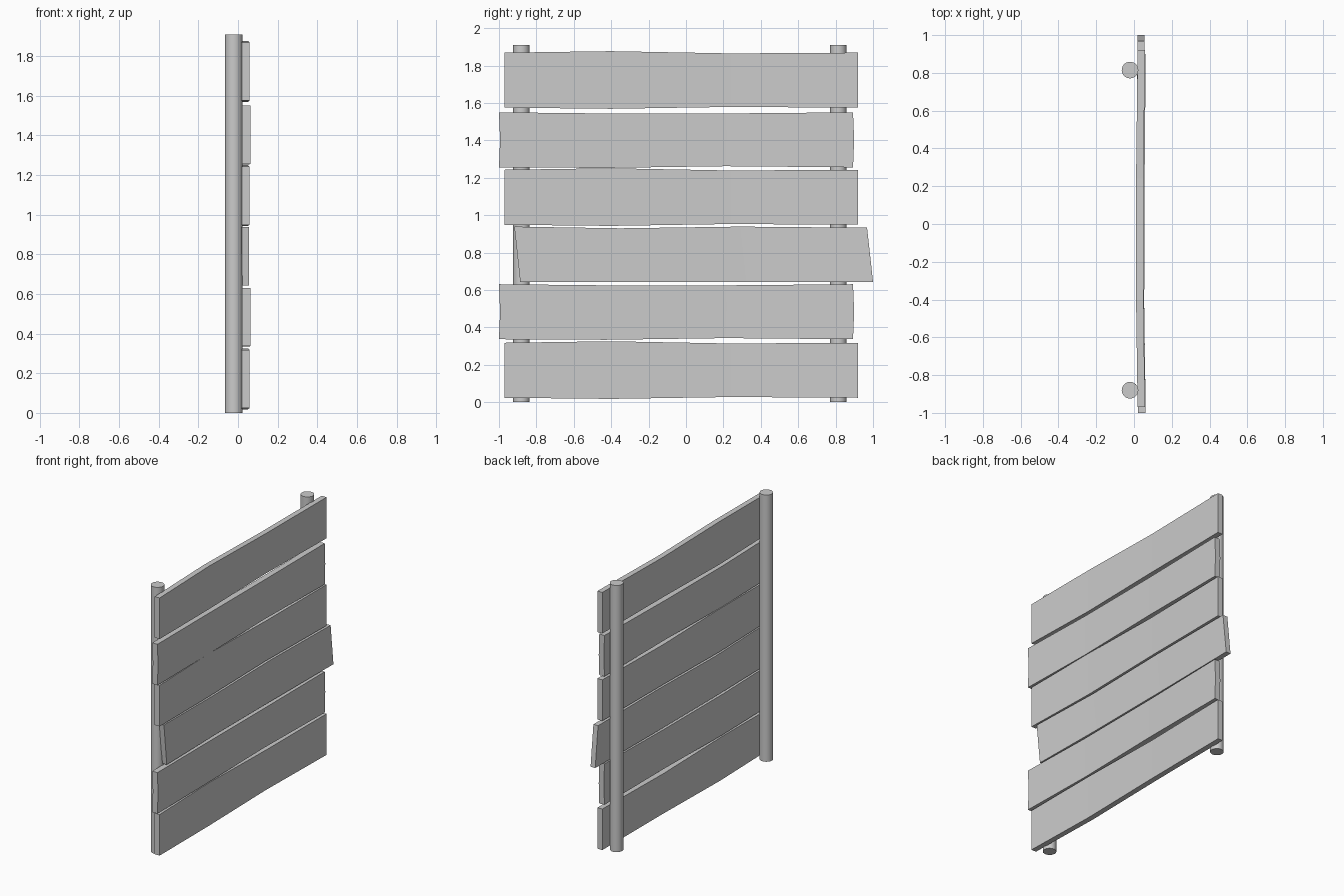
import bpy, bmesh

if "Cube" in bpy.data.objects:
    bpy.data.objects.remove(bpy.data.objects["Cube"])


def post(name, y):
    bpy.ops.mesh.primitive_cylinder_add(vertices=24, radius=0.044, depth=1.91,
                                        location=(-0.021, y, 0.955))
    bpy.context.object.name = name
    bpy.ops.object.shade_smooth_by_angle()


def plank(name, y0, y1, z, tops, bottoms, bows, x=0.019, thick=0.039, shear=0.0, bulge=0.0):
    """Loft a six-point section along y with small edge wobbles and a bow."""
    h = 0.147
    bm = bmesh.new()
    rings = []
    for f, t, b, bow in zip((0, 0.3, 0.64, 1), tops, bottoms, bows):
        y = y0 + (y1 - y0) * f
        xa, xb = x + bow, x + bow + thick
        top, bot = z + h + t, z - h + b
        pts = [(xa, y + shear, bot), (xb, y + shear, bot), (xb, y + bulge, z),
               (xb, y - shear, top), (xa, y - shear, top), (xa, y + bulge, z)]
        rings.append([bm.verts.new(p) for p in pts])
    for a, b in zip(rings, rings[1:]):
        for i in range(6):
            j = (i + 1) % 6
            bm.faces.new((a[i], a[j], b[j], b[i]))
    bm.faces.new(rings[0])
    bm.faces.new(rings[-1])
    bmesh.ops.recalc_face_normals(bm, faces=bm.faces)
    me = bpy.data.meshes.new(name)
    bm.to_mesh(me)
    bm.free()
    bpy.context.collection.objects.link(bpy.data.objects.new(name, me))


# Round posts
post("left_post", -0.88)
post("right_post", 0.815)

# Straight-ended boards
for name, z in (("plank_1", 0.171), ("plank_4", 1.096), ("plank_6", 1.722)):
    plank(name, -0.97, 0.92, z, (0, 0.008, -0.004, 0), (0, -0.006, 0.004, 0),
          (0, -0.008, -0.008, 0))

# Boards with slightly bowed ends
for name, z in (("plank_2", 0.484), ("plank_5", 1.403)):
    plank(name, -1.0, 0.893, z, (0, -0.006, -0.006, 0), (0, -0.003, 0.006, 0),
          (0.002, -0.006, -0.004, 0.002), thick=0.041, bulge=0.006)

# Slanted board, slid sideways
plank("plank_3", -0.902, 0.984, 0.789, (0.003, -0.006, 0.003, -0.003), (0, 0, 0, 0),
      (0, -0.008, -0.006, 0), thick=0.037, shear=0.016)
